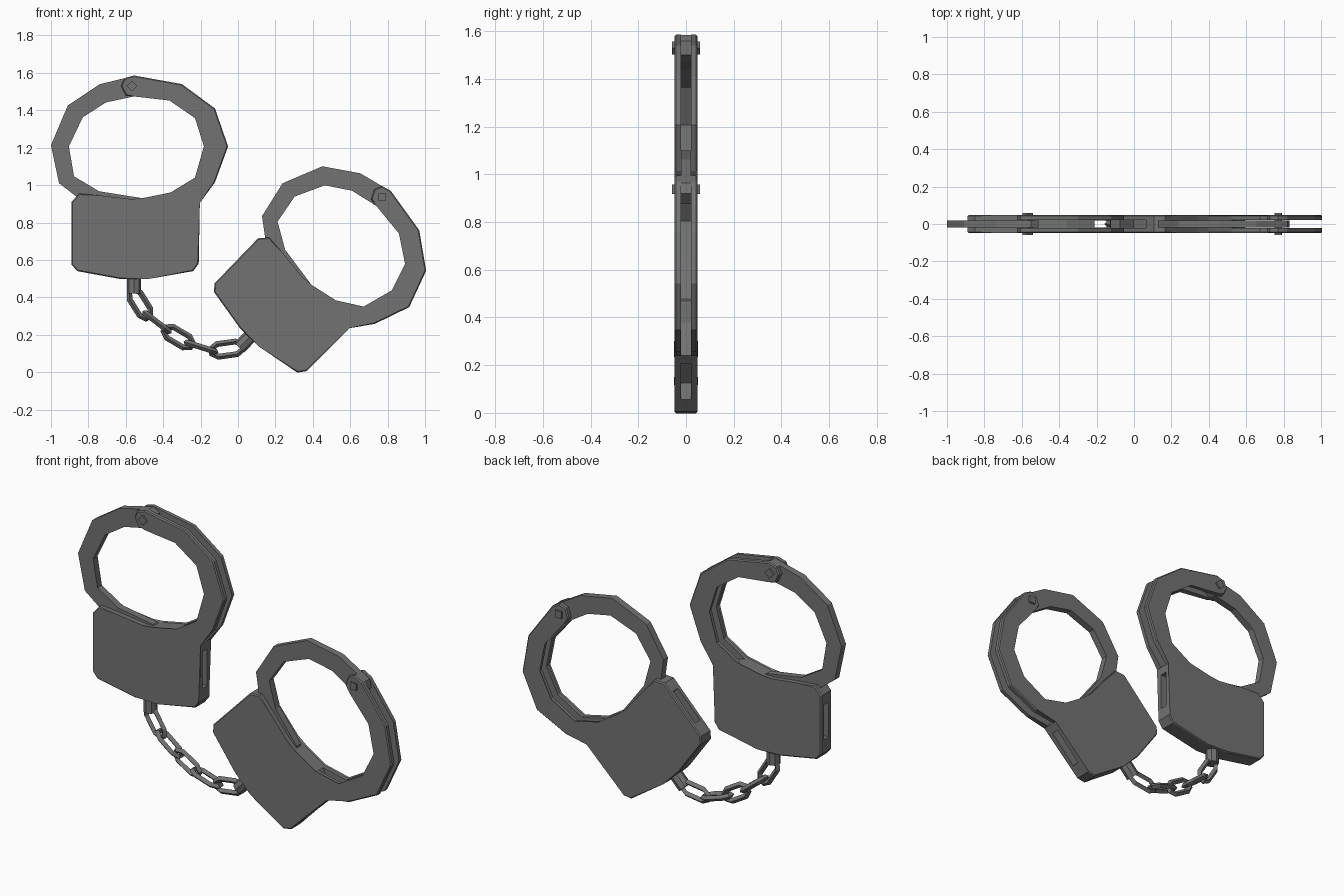
import bpy, bmesh, math
from mathutils import Vector

if "Cube" in bpy.data.objects:
    bpy.data.objects.remove(bpy.data.objects["Cube"])

steel = bpy.data.materials.new("grey_steel")
steel.diffuse_color = (0.165, 0.17, 0.165, 1)
steel.use_nodes = True
steel.node_tree.nodes["Principled BSDF"].inputs["Base Color"].default_value = steel.diffuse_color

PIVOT = (-0.567, 1.53)          # hinge of the upright cuff
PIVOT_R = (0.77, 0.937)         # hinge of the tilted cuff
TILT = math.radians(44)


def finish(bm, name):
    bmesh.ops.recalc_face_normals(bm, faces=bm.faces)
    me = bpy.data.meshes.new(name)
    bm.to_mesh(me)
    bm.free()
    me.materials.append(steel)
    ob = bpy.data.objects.new(name, me)
    bpy.context.collection.objects.link(ob)
    return ob


def tilted(p):
    x, z = p[0] - PIVOT[0], p[1] - PIVOT[1]
    c, s = math.cos(TILT), math.sin(TILT)
    return (PIVOT_R[0] + x * c + z * s, PIVOT_R[1] - x * s + z * c)


def slab(name, pts, y0, y1, chamfer=()):
    """Extrude an x-z outline from y0 to y1, chamfering the rims at given y."""
    bm = bmesh.new()
    a = [bm.verts.new((x, y0, z)) for x, z in pts]
    b = [bm.verts.new((x, y1, z)) for x, z in pts]
    n = len(pts)
    bm.faces.new(a)
    bm.faces.new(b[::-1])
    for i in range(n):
        j = (i + 1) % n
        bm.faces.new((a[i], b[i], b[j], a[j]))
    edges = [e for e in bm.edges
             if any(all(abs(v.co.y - y) < 1e-5 for v in e.verts) for y in chamfer)]
    if edges:
        bmesh.ops.bevel(bm, geom=edges, offset=0.006, segments=1,
                        affect='EDGES', profile=0.5)
    return finish(bm, name)


# Double arm and housing side in one outline
arm_out = [(-0.556, 1.586), (-0.30, 1.54), (-0.123, 1.41), (-0.053, 1.207),
           (-0.123, 1.015)]
base = [(-0.21, 0.907), (-0.21, 0.58), (-0.24, 0.54), (-0.485, 0.497),
        (-0.625, 0.497), (-0.86, 0.54), (-0.89, 0.575), (-0.89, 0.91),
        (-0.85, 0.955), (-0.74, 0.945), (-0.57, 0.925), (-0.505, 0.925),
        (-0.358, 0.955)]
arm_in = [(-0.225, 1.036), (-0.176, 1.207), (-0.225, 1.362), (-0.364, 1.458),
          (-0.556, 1.474), (-0.60, 1.48), (-0.625, 1.53), (-0.607, 1.572)]
plate = arm_out + base + arm_in

# Housing core with a slot in each side
core = ([base[0], (-0.21, 0.86), (-0.31, 0.86), (-0.31, 0.65), (-0.21, 0.65)]
        + base[1:7] + [(-0.89, 0.65), (-0.79, 0.65), (-0.79, 0.85), (-0.89, 0.85)]
        + base[7:])

# Single swinging arm
swing = [(-0.55, 1.585), (-0.738, 1.54), (-0.91, 1.426), (-1.0, 1.213),
         (-0.957, 1.01), (-0.84, 0.92), (-0.60, 0.89), (-0.50, 0.90),
         (-0.524, 0.932), (-0.743, 0.967), (-0.877, 1.047), (-0.904, 1.207),
         (-0.83, 1.362), (-0.706, 1.442), (-0.556, 1.474), (-0.51, 1.50),
         (-0.51, 1.56)]

R = 0.028
rivet = [(PIVOT[0] + R * dx, PIVOT[1] + R * dz)
         for dx, dz in ((1, 0), (0, 1), (-1, 0), (0, -1))]


def mount(name, move):
    """Octagonal stud below the housing that holds the chain."""
    bm = bmesh.new()
    rings = []
    for z in (0.51, 0.42):
        x, zz = move((-0.556, z))
        ax, az = move((-0.556 + 0.037, z))
        d = Vector((ax - x, 0, az - zz))
        rings.append([bm.verts.new(Vector((x, 0, zz)) + d * math.cos(t)
                                   + Vector((0, 0.037, 0)) * math.sin(t))
                      for t in (math.tau * k / 8 for k in range(8))])
    for r in rings:
        bm.faces.new(r)
    for i in range(8):
        j = (i + 1) % 8
        bm.faces.new((rings[0][i], rings[0][j], rings[1][j], rings[1][i]))
    finish(bm, name)


for side, move in (("left", lambda p: p), ("right", tilted)):
    def shape(pts):
        return [move(p) for p in pts]
    slab(side + "_front_plate", shape(plate), -0.048, -0.021, (-0.048,))
    slab(side + "_back_plate", shape(plate), 0.021, 0.048, (0.048,))
    slab(side + "_housing_core", shape(core), -0.021, 0.021)
    slab(side + "_swing_arm", shape(swing), -0.020, 0.020)
    slab(side + "_hinge_rivet", shape(rivet), -0.058, 0.058)
    mount(side + "_chain_mount", move)


def link(name, x, z, dx, dz, flat, half=0.084, wide=0.034, r=0.016):
    """Eight-cornered chain link with a four-sided bar."""
    u = Vector((dx, 0, dz)).normalized()
    side, up = Vector((-u.z, 0, u.x)), Vector((0, 1, 0))
    if not flat:
        side, up = up, side
    path = [(half, 0.4), (half * 0.6, 1), (-half * 0.6, 1), (-half, 0.4),
            (-half, -0.4), (-half * 0.6, -1), (half * 0.6, -1), (half, -0.4)]
    pts = [u * a + side * (b * wide) for a, b in path]
    bm = bmesh.new()
    rings = []
    n = len(pts)
    for i, p in enumerate(pts):
        t = ((p - pts[i - 1]).normalized()
             + (pts[(i + 1) % n] - p).normalized()).normalized()
        nrm = t.cross(up) * r
        c = Vector((x, 0, z)) + p
        rings.append([bm.verts.new(c + o) for o in (nrm, up * r, -nrm, -up * r)])
    for i in range(n):
        a, b = rings[i], rings[(i + 1) % n]
        for k in range(4):
            m = (k + 1) % 4
            bm.faces.new((a[k], a[m], b[m], b[k]))
    finish(bm, name)


# Chain hanging between the two studs
chain = [(-0.524, 0.364, 18, -29), (-0.433, 0.267, 22, -17),
         (-0.320, 0.187, 34, -20), (-0.198, 0.134, 32, -10),
         (-0.059, 0.123, 36, 5)]
for i, (x, z, dx, dz) in enumerate(chain):
    link("chain_link_%d" % (i + 1), x, z, dx, dz, i % 2 == 0)
